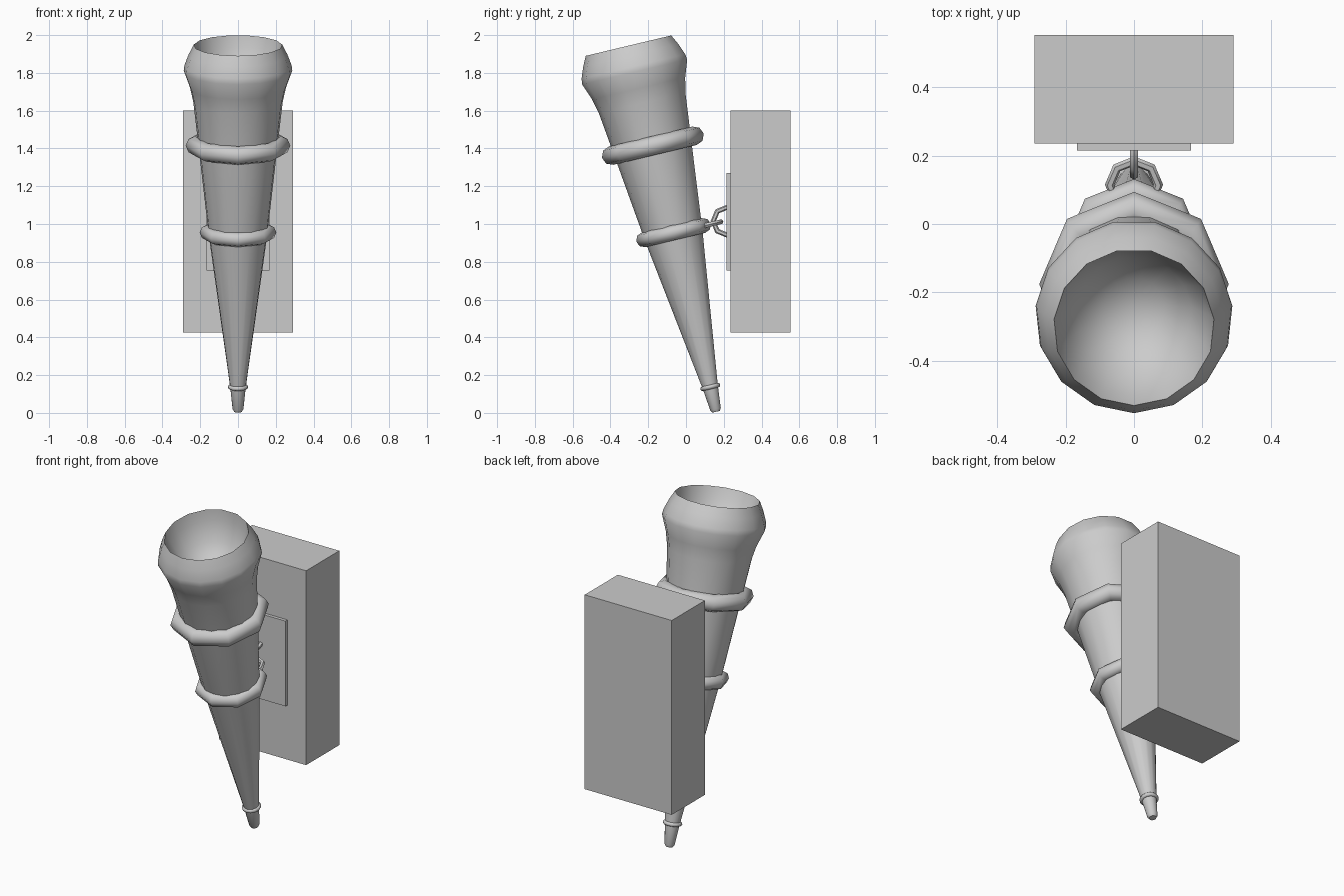
import bpy, bmesh
from math import sin, cos, tau, radians
from mathutils import Vector

if "Cube" in bpy.data.objects:
    bpy.data.objects.remove(bpy.data.objects["Cube"])

TILT = radians(13.4)
BASE = Vector((0, 0.16, 0.006))
AXIS = Vector((0, -sin(TILT), cos(TILT)))


def smooth(ob, angle=50):
    bpy.ops.object.select_all(action='DESELECT')
    ob.select_set(True)
    bpy.context.view_layer.objects.active = ob
    bpy.ops.object.shade_smooth_by_angle(angle=radians(angle))


def lathe(name, profile, sides):
    """Closed turned shape; profile is (radius, height), first and last on the axis."""
    bm = bmesh.new()
    rings = []
    for r, z in profile:
        if r == 0:
            rings.append([bm.verts.new((0, 0, z))] * sides)
        else:
            rings.append([bm.verts.new((r * sin(tau * i / sides), -r * cos(tau * i / sides), z))
                          for i in range(sides)])
    for a, b in zip(rings, rings[1:]):
        for i in range(sides):
            j = (i + 1) % sides
            bm.faces.new(list(dict.fromkeys((a[i], a[j], b[j], b[i]))))
    bmesh.ops.recalc_face_normals(bm, faces=bm.faces)
    me = bpy.data.meshes.new(name)
    bm.to_mesh(me)
    bm.free()
    ob = bpy.data.objects.new(name, me)
    bpy.context.collection.objects.link(ob)
    return ob


def ring(name, loc, rot, outer, tube, sides=8, tube_sides=8):
    bpy.ops.mesh.primitive_torus_add(location=loc, rotation=rot, major_radius=outer - tube,
                                     minor_radius=tube, major_segments=sides,
                                     minor_segments=tube_sides)
    ob = bpy.context.object
    ob.name = name
    smooth(ob)
    return ob


def box(name, lo, hi):
    lo, hi = Vector(lo), Vector(hi)
    bpy.ops.mesh.primitive_cube_add(size=1, location=(lo + hi) / 2)
    ob = bpy.context.object
    ob.name = name
    ob.scale = hi - lo
    return ob


# Leaning tapered torch body with a swollen head and a bowl in the top
body = lathe("torch_body", [
    (0, 0), (0.02, 0), (0.029, 0.015), (0.041, 0.13), (0.155, 0.95), (0.207, 1.41),
    (0.238, 1.68), (0.256, 1.76), (0.289, 1.85), (0.285, 1.88), (0.262, 1.94), (0.235, 1.993),
    (0.22, 1.93), (0.17, 1.82), (0.09, 1.75), (0, 1.73)], 15)
body.location = BASE
body.rotation_euler = (TILT, 0, 0)
smooth(body)

# Bands around the body: height along the axis, outer radius, tube radius, sides
for name, t, outer, tube, sides in (("upper_band", 1.448, 0.277, 0.05, 8),
                                    ("lower_band", 0.975, 0.203, 0.04, 8),
                                    ("tip_band", 0.135, 0.054, 0.012, 12)):
    ring(name, BASE + AXIS * t, (TILT, 0, 0), outer, tube, sides)

# Two chain links to the wall plate
ring("flat_chain_link", (0, 0.115, 0.995), (TILT, 0, 0), 0.085, 0.014, 8, 6)
ring("upright_chain_link", (0, 0.218, 1.015), (0, radians(90), 0), 0.088, 0.014, 8, 6)

# Wall plate and the wall block behind it
box("wall_plate", (-0.167, 0.215, 0.755), (0.167, 0.24, 1.27))
box("wall_block", (-0.291, 0.235, 0.425), (0.291, 0.552, 1.6))
